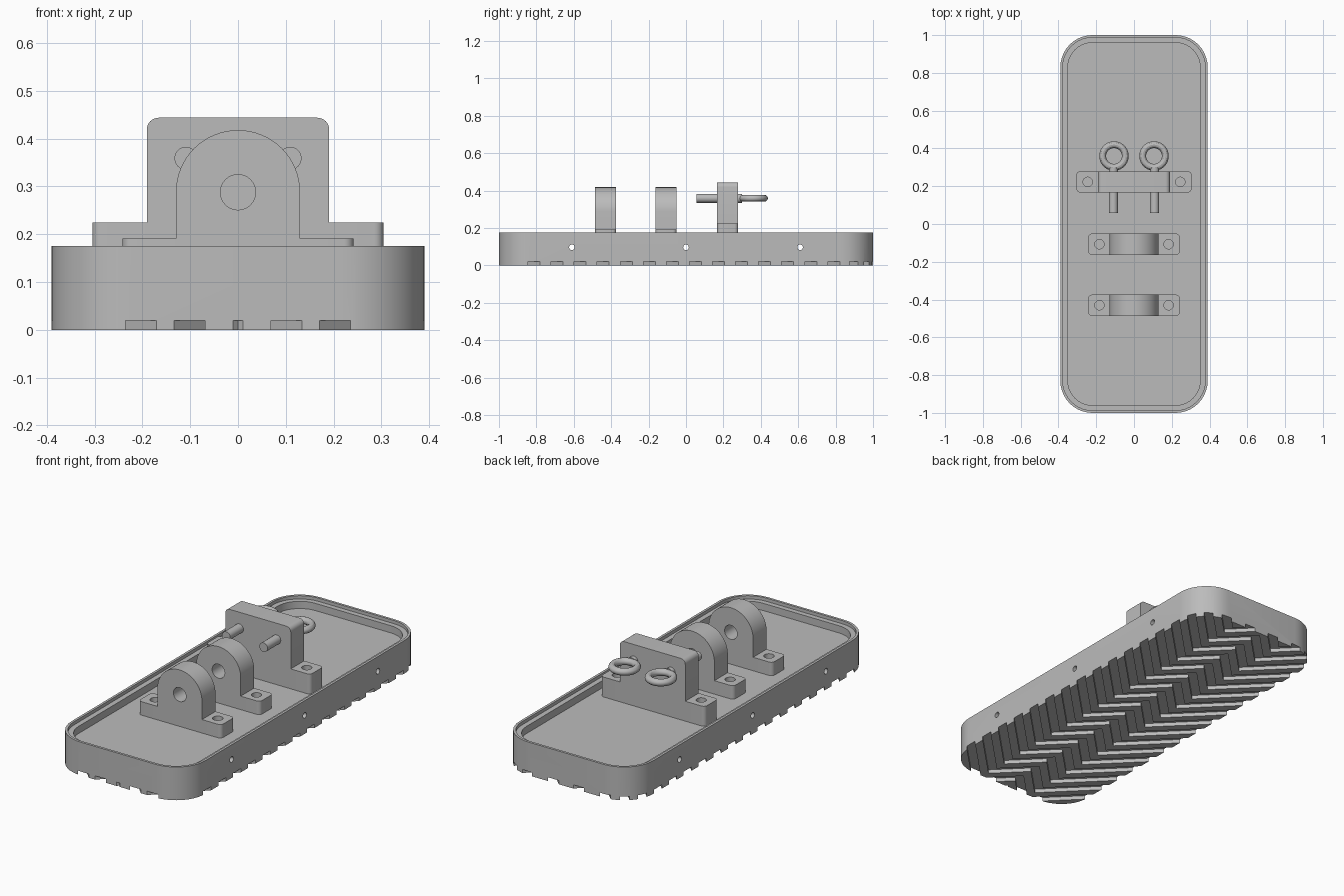
import bpy, bmesh, math
from mathutils import Matrix, Vector

if "Cube" in bpy.data.objects:
    bpy.data.objects.remove(bpy.data.objects["Cube"], do_unlink=True)

grey = bpy.data.materials.new("plain_grey")
grey.use_nodes = True
colour = (0.5, 0.5, 0.5, 1)
grey.diffuse_color = colour
grey.node_tree.nodes["Principled BSDF"].inputs["Base Color"].default_value = colour


def rounded_rect(hx, hy, r, cx=0, cy=0, steps=10):
    """Outline of a rectangle with round corners."""
    pts = []
    for i, (sx, sy) in enumerate([(1, 1), (-1, 1), (-1, -1), (1, -1)]):
        for s in range(steps + 1):
            a = (i + s / steps) * math.pi / 2
            pts.append((cx + sx * (hx - r) + r * math.cos(a),
                        cy + sy * (hy - r) + r * math.sin(a)))
    return pts


def circle(r, cx=0, cy=0, n=32):
    return [(cx + r * math.cos(2 * math.pi * i / n),
             cy + r * math.sin(2 * math.pi * i / n)) for i in range(n)]


def prism(name, outlines, lo, hi, axis="z"):
    """Extrude one or more outlines along an axis; x uses (y, z), y uses (x, z)."""
    place = {"z": lambda a, b, d: (a, b, d),
             "y": lambda a, b, d: (a, d, b),
             "x": lambda a, b, d: (d, a, b)}[axis]
    bm = bmesh.new()
    for pts in outlines:
        low = [bm.verts.new(place(a, b, lo)) for a, b in pts]
        top = [bm.verts.new(place(a, b, hi)) for a, b in pts]
        bm.faces.new(low)
        bm.faces.new(top)
        for i in range(len(pts)):
            j = (i + 1) % len(pts)
            bm.faces.new((low[i], low[j], top[j], top[i]))
    bmesh.ops.recalc_face_normals(bm, faces=bm.faces)
    mesh = bpy.data.meshes.new(name)
    bm.to_mesh(mesh)
    bm.free()
    mesh.materials.append(grey)
    obj = bpy.data.objects.new(name, mesh)
    bpy.context.collection.objects.link(obj)
    return obj


def activate(obj):
    bpy.ops.object.select_all(action="DESELECT")
    obj.select_set(True)
    bpy.context.view_layer.objects.active = obj


def combine(obj, tool, operation="DIFFERENCE"):
    activate(obj)
    mod = obj.modifiers.new("combine", "BOOLEAN")
    mod.object, mod.operation, mod.solver = tool, operation, "EXACT"
    bpy.ops.object.modifier_apply(modifier=mod.name)
    bpy.data.objects.remove(tool, do_unlink=True)


def smooth(obj):
    activate(obj)
    bpy.ops.object.shade_smooth_by_angle(angle=math.radians(30))


FLOOR, RIM = 0.12, 0.175

# Tray body with a stepped rim
tray = prism("tray", [rounded_rect(0.39, 1, 0.17)], 0, RIM)
combine(tray, prism("rim_cut", [rounded_rect(0.377, 0.987, 0.157)], 0.158, 0.3))
combine(tray, prism("pocket_cut", [rounded_rect(0.35, 0.96, 0.13)], FLOOR, 0.3))

# Side holes running across the tray
combine(tray, prism("side_holes", [circle(0.015, y, 0.097, 16) for y in (-0.61, 0, 0.61)],
                    -0.6, 0.6, "x"))

# Zigzag tread grooves in the sole
PITCH, GROOVE, TURN = 0.1233, 0.064, 0.152
zigzag = [(x, abs(abs(x) - TURN)) for x in (-0.5, -TURN, 0, TURN, 0.5)]
grooves = []
for k in range(-4, 19):
    start = -1.0825 + k * PITCH
    lower = [(x, start + y) for x, y in zigzag]
    grooves.append(lower + [(x, y + GROOVE) for x, y in reversed(lower)])
combine(tray, prism("tread_cut", grooves, -0.05, 0.02))
smooth(tray)


# Upright supports on bolted feet
def support(name, profile, y, foot_x, foot_top, bolt_x, holes):
    half = 0.056
    obj = prism(name, [profile], y - half, y + half, "y")
    foot = prism("foot", [rounded_rect(foot_x, half, 0.02, 0, y, 6)], FLOOR, foot_top)
    combine(obj, foot, "UNION")
    bolts = [circle(0.025, s * bolt_x, y, 24) for s in (-1, 1)]
    combine(obj, prism("bolt_holes", bolts, FLOOR - 0.02, foot_top + 0.1))
    combine(obj, prism("bore", holes, y - 0.2, y + 0.2, "y"))
    smooth(obj)


# Two arched shaft supports
AXLE, ARCH = 0.288, 0.13
arch = [(-ARCH, FLOOR), (ARCH, FLOOR)]
arch += [(ARCH * math.cos(math.pi * i / 32), AXLE + ARCH * math.sin(math.pi * i / 32))
         for i in range(33)]
for name, y in (("front_support", -0.43), ("middle_support", -0.107)):
    support(name, arch, y, 0.242, 0.191, 0.183, [circle(0.037, 0, AXLE)])

# Rear plate that holds the eye bolts
PIN_X, PIN_Z, PIN_R = 0.109, 0.359, 0.024
plate = rounded_rect(0.191, (0.444 - FLOOR) / 2, 0.025, 0, (0.444 + FLOOR) / 2, 6)
support("rear_plate", plate, 0.223, 0.305, 0.225, 0.245,
        [circle(PIN_R, s * PIN_X, PIN_Z, 24) for s in (-1, 1)])


# Eye bolts: a shank through the plate and a flat-lying ring behind it
def eye_ring(name, x, y, z, major, minor, n=32, m=12):
    bm = bmesh.new()
    section = [bm.verts.new((major + minor * math.cos(2 * math.pi * i / m), 0,
                             minor * math.sin(2 * math.pi * i / m))) for i in range(m)]
    edges = [bm.edges.new((section[i], section[(i + 1) % m])) for i in range(m)]
    bmesh.ops.spin(bm, geom=section + edges, cent=(0, 0, 0), axis=(0, 0, 1),
                   angle=2 * math.pi, steps=n, use_merge=True)
    bmesh.ops.remove_doubles(bm, verts=bm.verts, dist=0.0001)
    bmesh.ops.recalc_face_normals(bm, faces=bm.faces)
    bmesh.ops.transform(bm, matrix=Matrix.Translation(Vector((x, y, z))), verts=bm.verts)
    mesh = bpy.data.meshes.new(name)
    bm.to_mesh(mesh)
    bm.free()
    mesh.materials.append(grey)
    obj = bpy.data.objects.new(name, mesh)
    bpy.context.collection.objects.link(obj)
    return obj


for side, s in (("left", 1), ("right", -1)):
    shank = prism(side + "_eye_bolt_shank", [circle(PIN_R, s * PIN_X, PIN_Z, 24)],
                  0.057, 0.3, "y")
    smooth(shank)
    smooth(eye_ring(side + "_eye_bolt_ring", s * 0.106, 0.36, PIN_Z, 0.06, 0.018))
